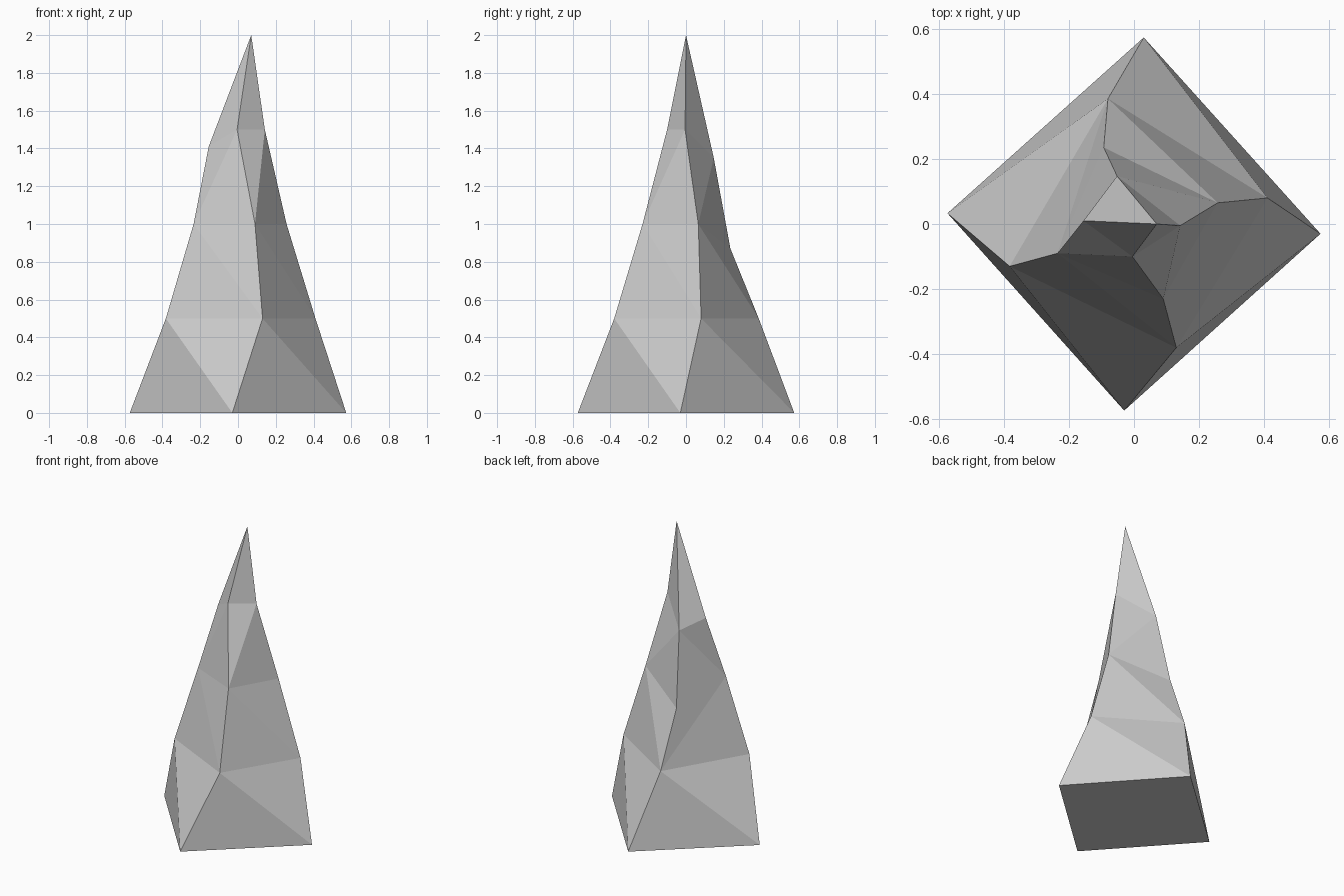
import bpy, bmesh

if "Cube" in bpy.data.objects:
    bpy.data.objects.remove(bpy.data.objects["Cube"])

# Four-sided twisted rings, corners in order: front, right, back, left
RINGS = [
    [(-0.03, -0.573, 0), (0.573, -0.03, 0), (0.03, 0.573, 0), (-0.573, 0.033, 0)],
    [(0.13, -0.38, 0.5), (0.41, 0.08, 0.5), (-0.08, 0.385, 0.5), (-0.382, -0.13, 0.5)],
    [(0.09, -0.23, 1.0), (0.257, 0.065, 1.0), (-0.093, 0.235, 0.87), (-0.235, -0.09, 1.0)],
    [(-0.005, -0.1, 1.5), (0.142, -0.005, 1.5), (-0.052, 0.147, 1.35), (-0.155, 0.01, 1.41)],
]
APEX = (0.07, 0, 2.0)
# Crease direction per band and side: 1 = upper corner to next lower corner
CREASE = [(1, 1, 1, 1), (1, 1, 0, 1), (0, 0, 1, 0)]

bm = bmesh.new()
rings = [[bm.verts.new(p) for p in ring] for ring in RINGS]
tip = bm.verts.new(APEX)

# Faceted bands
for low, high, crease in zip(rings, rings[1:], CREASE):
    for i in range(4):
        j = (i + 1) % 4
        a, b, c, d = low[i], low[j], high[j], high[i]
        for tri in ([(a, b, d), (b, c, d)] if crease[i] else [(a, b, c), (a, c, d)]):
            bm.faces.new(tri)

# Pointed tip and flat underside
for i in range(4):
    bm.faces.new((rings[-1][i], rings[-1][(i + 1) % 4], tip))
bm.faces.new(rings[0][::-1])
# Low-to-high creases complete the spire
bm.normal_update()

mesh = bpy.data.meshes.new("rock_spire")
bm.to_mesh(mesh)
bm.free()
spire = bpy.data.objects.new("rock_spire", mesh)
bpy.context.collection.objects.link(spire)
